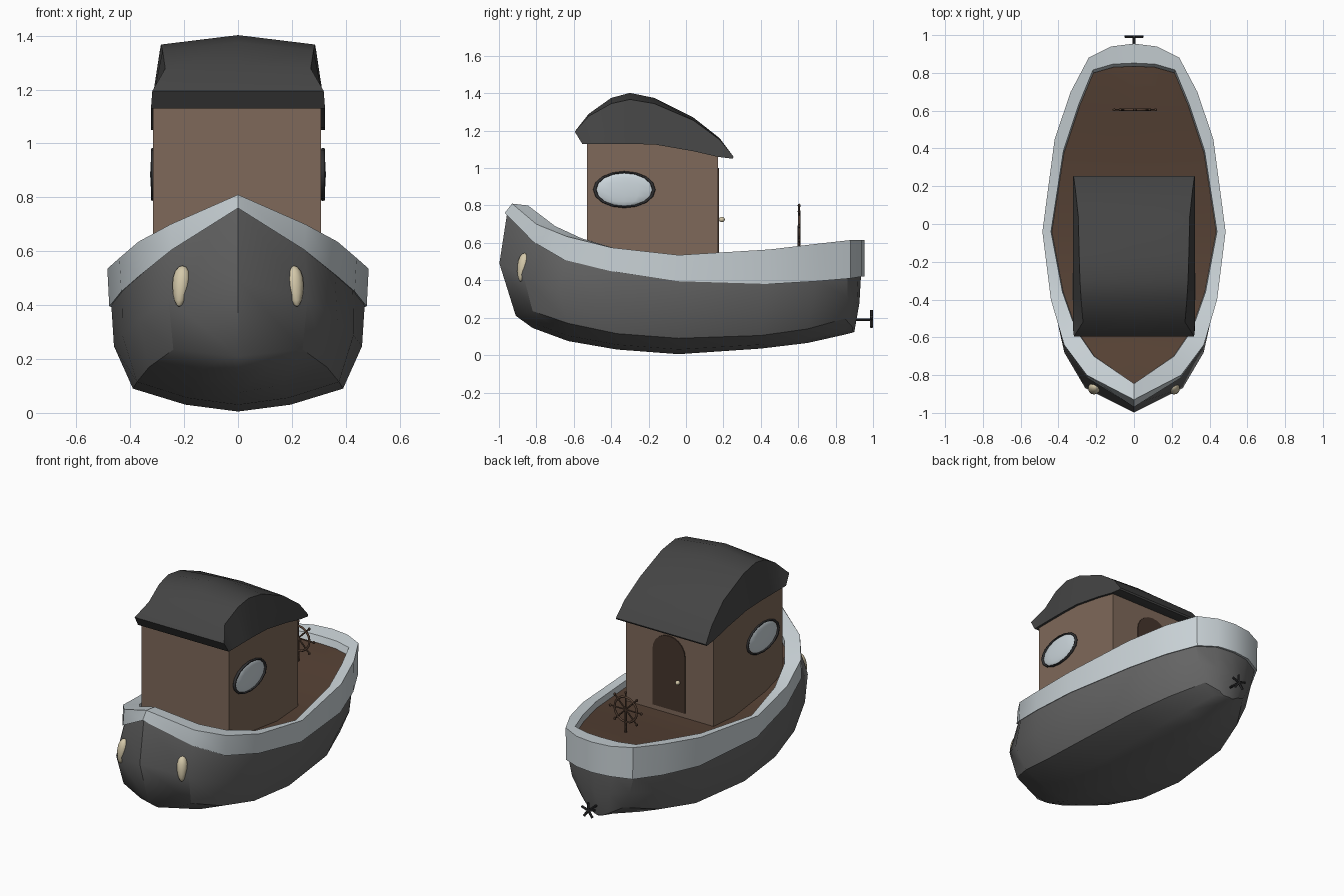
import bpy, bmesh, math
from mathutils import Vector, Matrix

cube = bpy.data.objects.get("Cube")
if cube:
    bpy.data.objects.remove(cube, do_unlink=True)


def material(name, *rgb):
    m = bpy.data.materials.new(name)
    m.use_nodes = True
    m.diffuse_color = (*rgb, 1)
    m.node_tree.nodes["Principled BSDF"].inputs["Base Color"].default_value = (*rgb, 1)
    return m


HULL = material("hull_grey", .13, .13, .13)
RAIL = material("rail_pale_grey", .6, .66, .69)
WALL = material("wall_brown", .21, .14, .1)
DECK = material("deck_brown", .09, .052, .034)
DOOR = material("door_dark_brown", .06, .035, .025)
ROOF = material("roof_charcoal", .058, .058, .058)
CREAM = material("cream", .66, .58, .4)
GLASS = material("window_glass", .6, .67, .71)
DARK = material("dark_metal", .03, .03, .032)


def finish(name, bm, mat, angle=30):
    """Clean the mesh, link it and smooth all but its sharp edges."""
    bmesh.ops.remove_doubles(bm, verts=bm.verts, dist=.0005)
    bmesh.ops.recalc_face_normals(bm, faces=bm.faces)
    mesh = bpy.data.meshes.new(name)
    bm.to_mesh(mesh)
    bm.free()
    mesh.materials.append(mat)
    mesh.shade_smooth()
    mesh.set_sharp_from_angle(angle=math.radians(angle))
    ob = bpy.data.objects.new(name, mesh)
    bpy.context.scene.collection.objects.link(ob)
    return ob


def loft(name, rings, mat, cap=False, angle=30):
    """Skin closed rings of equal length."""
    bm = bmesh.new()
    rows = [[bm.verts.new(p) for p in r] for r in rings]
    n = len(rows[0])
    for a, b in zip(rows, rows[1:]):
        for i in range(n):
            j = (i + 1) % n
            bm.faces.new((a[i], a[j], b[j], b[i]))
    if cap:
        bm.faces.new(rows[0])
        bm.faces.new(rows[-1])
    return finish(name, bm, mat, angle)


def both_sides(half):
    """Complete a bow to stern line into a loop around the boat."""
    return half + [(-x, y, z) for x, y, z in half[-2:0:-1]]


def ellipsoid(name, center, radii, mat, taper=0, seg=12):
    bm = bmesh.new()
    bmesh.ops.create_uvsphere(bm, u_segments=seg, v_segments=8, radius=1)
    for v in bm.verts:
        k = 1 + taper * v.co.z
        v.co = Vector((v.co.x * k * radii[0], v.co.y * k * radii[1], v.co.z * radii[2])) + Vector(center)
    return finish(name, bm, mat, 50)


def rod(name, a, b, radius, mat, seg=8):
    a, b = Vector(a), Vector(b)
    bm = bmesh.new()
    bmesh.ops.create_cone(bm, cap_ends=True, segments=seg, radius1=radius,
                          radius2=radius, depth=(b - a).length)
    turn = (b - a).to_track_quat('Z', 'Y').to_matrix().to_4x4()
    bm.transform(Matrix.Translation((a + b) / 2) @ turn)
    return finish(name, bm, mat)


def hoop(name, center, radius, thick, axis, stretch, mat, seg=16):
    """Ring about an axis; stretch squashes its height."""
    rings = []
    for i in range(seg + 1):
        t = math.tau * i / seg
        ring = []
        for k in range(6):
            s = math.tau * k / 6
            r = radius + thick * math.cos(s)
            u, h, d = r * math.cos(t), r * math.sin(t) * stretch, thick * math.sin(s)
            offset = (d, u, h) if axis == 'X' else (u, d, h)
            ring.append(Vector(center) + Vector(offset))
        rings.append(ring)
    return loft(name, rings, mat, angle=70)


# Rail outline, bow to stern: half width, y, top, bottom
rail = [(0, -.95, .81, .76), (.25, -.8, .7, .605), (.37, -.64, .635, .51),
        (.44, -.4, .575, .45), (.485, -.04, .535, .395), (.42, .45, .565, .38),
        (.335, .7, .595, .395), (.24, .88, .615, .41), (.12, .94, .615, .42),
        (0, .955, .615, .42)]
inner = [(0, -.845), (.21, -.7), (.305, -.56), (.375, -.36), (.435, -.04),
         (.37, .38), (.29, .62), (.215, .8), (.11, .83), (0, .835)]
# Chine: half width, y, height, keel height
chine = [(0, -.91, .21, .21), (.24, -.82, .235, .145), (.33, -.63, .17, .075),
         (.375, -.37, .115, .03), (.39, -.04, .09, .005), (.35, .4, .105, .035),
         (.27, .65, .14, .065), (.15, .85, .195, .11), (.07, .89, .15, .12),
         (0, .9, .125, .125)]

# Hull skin
sheer = [(x * .97, y * 1.005 if y < 0 else y * .98, b + .01) for x, y, t, b in rail]
bilge = [(x, y, z) for x, y, z, k in chine]
middle = []
for p, q in zip(bilge, sheer):
    x, y, z = (Vector(p) + Vector(q)) / 2
    middle.append((x * 1.07, y * (1.07 if y < 0 else 1.01), z))
garboard = [(x / 2, y, k + (z - k) * .3) for x, y, z, k in chine]
keel = [(0, y, k) for x, y, z, k in chine]
loft("hull", [both_sides(r) for r in (sheer, middle, bilge, garboard, keel)], HULL)

# Rail band with its inner wall, and the deck inside it
inside_low = [(x, y, r[2] - .06) for (x, y), r in zip(inner, rail)]
inside_top = [(x * 1.01, y * (1 if y < 0 else 1.02), r[2] - .01) for (x, y), r in zip(inner, rail)]
outside_top = [(x, y + (.02 if x == 0 and y < 0 else 0), t) for x, y, t, b in rail]
outside_low = [(x * .985, y * 1.02 if y < 0 else y, b) for x, y, t, b in rail]
tuck = [(x * .94, y * .95, b + .01) for x, y, t, b in rail]
loft("rail", [both_sides(r) for r in (inside_low, inside_top, outside_top, outside_low, tuck)], RAIL)
deck_edge = [(x, y, z + .01) for x, y, z in inside_low]
deck_mid = [(0, y, z) for x, y, z in deck_edge]
deck = loft("deck", [both_sides(deck_edge), both_sides(deck_mid)], DECK)
if sum(p.normal.z for p in deck.data.polygons) < 0:
    deck.data.flip_normals()

# Cabin walls
side = [(-.53, .48), (-.53, 1.14), (-.16, 1.14), (.17, 1.07), (.17, .48)]
loft("cabin", [[(x, y, z) for y, z in side] for x in (-.315, .308)], WALL, cap=True)

# Curved roof: eave y, eave z, crown y, crown z, shoulder width, camber
roof = [(-.555, 1.13, -.595, 1.195, .318, 0), (-.5, 1.13, -.52, 1.29, .27, .012),
        (-.4, 1.13, -.4, 1.375, .28, .03), (-.3, 1.13, -.3, 1.402, .286, .035),
        (-.16, 1.125, -.17, 1.375, .29, .03), (.04, 1.09, .04, 1.27, .295, .015),
        (.17, 1.06, .18, 1.16, .31, .008), (.25, 1.05, .255, 1.06, .32, 0)]
loft("roof", [[(-.323, ey, ez), (-s, cy, cz - c), (0, cy, cz), (s, cy, cz - c), (.323, ey, ez)]
              for ey, ez, cy, cz, s, c in roof], ROOF, cap=True)

# Oval side windows, and lamps on the bow
for s, label in ((1, "left"), (-1, "right")):
    ellipsoid("window_glass_" + label, (s * .312, -.33, .885), (.014, .155, .09), GLASS)
    hoop("window_rim_" + label, (s * .315, -.33, .885), .158, .009, 'X', .59, DARK)
    lamp = ellipsoid("bow_lamp_" + label, (0, 0, 0), (.032, .03, .078), CREAM, taper=.25)
    lamp.location = (s * .212, -.872, .47)
    lamp.rotation_euler = (-.2, 0, s * .5)

# Arched door with a knob
arch = [(.115 * math.cos(math.pi * i / 10), .89 + .11 * math.sin(math.pi * i / 10)) for i in range(11)]
outline = [(-.115, .53), (.115, .53)] + arch
loft("door", [[(x, y, z) for x, z in outline] for y in (.168, .176)], DOOR, cap=True)
ellipsoid("door_knob", (-.075, .192, .725), (.014, .016, .014), CREAM)

# Steering wheel on its post
hub = Vector((.005, .605, .69))
hoop("steering_wheel_rim", hub, .08, .007, 'Y', 1, DECK)
for i in range(4):
    t = math.pi * i / 4
    arm = Vector((math.cos(t), 0, math.sin(t))) * .118
    rod("steering_wheel_spoke", hub - arm, hub + arm, .005, DECK, 6)
    for e in (arm, -arm):
        ellipsoid("wheel_handle", hub + e * .93, (.008, .008, .01), DECK, seg=6)
rod("steering_post", (.005, .605, .53), hub, .008, DECK)

# Propeller
rod("propeller_shaft", (0, .88, .19), (0, .998, .19), .007, DARK)
screw = Vector((0, .992, .19))
for i in range(5):
    t = math.tau * i / 5 + math.pi / 2
    tip = screw + Vector((math.cos(t), 0, math.sin(t))) * .05
    rod("propeller_blade", screw, tip, .008, DARK, 6)
